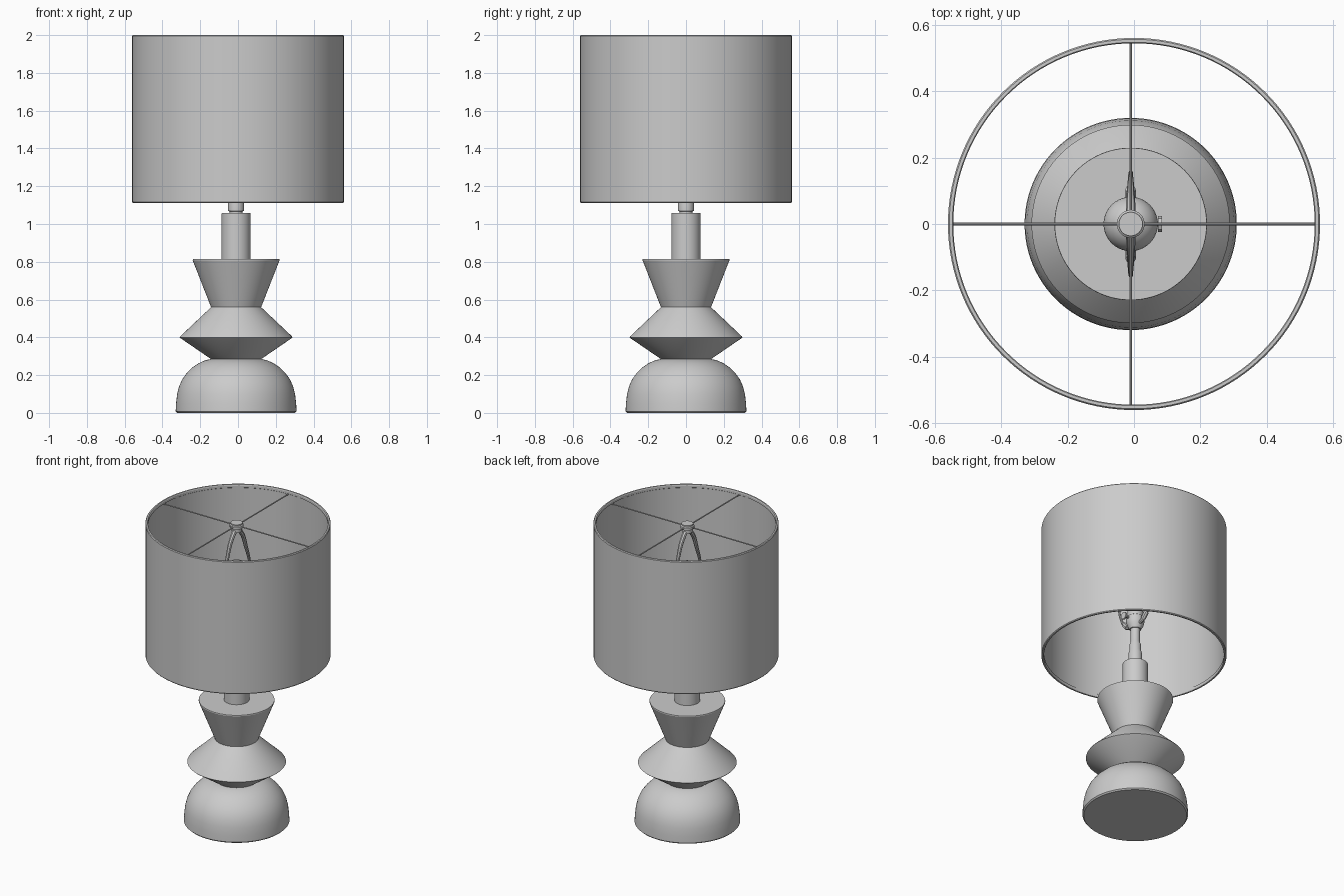
import bpy, bmesh, math

if "Cube" in bpy.data.objects:
    bpy.data.objects.remove(bpy.data.objects["Cube"])

grey = bpy.data.materials.new("neutral_grey")
grey.diffuse_color = (0.6, 0.6, 0.6, 1)
grey.use_nodes = True
grey.node_tree.nodes["Principled BSDF"].inputs["Base Color"].default_value = grey.diffuse_color
CX = -0.01  # the stand sits slightly off the shade centre


def finish(ob):
    ob.data.materials.append(grey)
    bpy.ops.object.select_all(action='DESELECT')
    ob.select_set(True)
    bpy.context.view_layer.objects.active = ob
    bpy.ops.object.shade_smooth_by_angle(angle=math.radians(30))
    return ob


def lathe(name, profile, x=CX, n=96, closed=False):
    """Spin an (r, z) profile about the vertical axis."""
    bm = bmesh.new()
    vs = [bm.verts.new((r, 0, z)) for r, z in profile]
    pairs = list(zip(vs, vs[1:])) + ([(vs[-1], vs[0])] if closed else [])
    es = [bm.edges.new(p) for p in pairs]
    bmesh.ops.spin(bm, geom=vs + es, cent=(0, 0, 0), axis=(0, 0, 1),
                   angle=2 * math.pi, steps=n, use_duplicate=False)
    bmesh.ops.remove_doubles(bm, verts=bm.verts, dist=1e-5)
    bmesh.ops.recalc_face_normals(bm, faces=bm.faces)
    me = bpy.data.meshes.new(name)
    bm.to_mesh(me)
    bm.free()
    ob = bpy.data.objects.new(name, me)
    bpy.context.collection.objects.link(ob)
    ob.location.x = x
    return finish(ob)


def wire(name, pts, radius, smooth=True):
    """Tube through (x, y, z, thickness factor) points."""
    cu = bpy.data.curves.new(name, 'CURVE')
    cu.dimensions = '3D'
    cu.bevel_depth = radius
    cu.bevel_resolution = 2
    cu.use_fill_caps = True
    cu.resolution_u = 8
    sp = cu.splines.new('BEZIER' if smooth else 'POLY')
    col = sp.bezier_points if smooth else sp.points
    col.add(len(pts) - 1)
    for p, (x, y, z, f) in zip(col, pts):
        p.co = (x, y, z) if smooth else (x, y, z, 1)
        p.radius = f
        if smooth:
            p.handle_left_type = p.handle_right_type = 'AUTO'
    ob = bpy.data.objects.new(name, cu)
    bpy.context.collection.objects.link(ob)
    bpy.ops.object.select_all(action='DESELECT')
    ob.select_set(True)
    bpy.context.view_layer.objects.active = ob
    bpy.ops.object.convert(target='MESH')
    return finish(bpy.context.view_layer.objects.active)


# Domed foot
lathe("domed_foot", [(0, 0), (0.312, 0), (0.32, 0.008), (0.318, 0.05), (0.312, 0.1),
                     (0.302, 0.14), (0.285, 0.178), (0.262, 0.21), (0.232, 0.24),
                     (0.2, 0.262), (0.165, 0.278), (0.13, 0.286), (0, 0.286)])
# Double-cone body
lathe("double_cone", [(0, 0.28), (0.13, 0.283), (0.295, 0.396), (0.299, 0.4),
                      (0.295, 0.406), (0.132, 0.56), (0, 0.56)])
# Flared upper body
lathe("flared_cup", [(0, 0.555), (0.132, 0.558), (0.23, 0.808), (0.229, 0.814), (0, 0.814)])
# Neck cylinder
lathe("neck", [(0, 0.81), (0.077, 0.81), (0.077, 1.055), (0.075, 1.058), (0, 1.058)], n=48)
# Stem with collars
lathe("stem", [(0, 1.055), (0.034, 1.055), (0.034, 1.066), (0.042, 1.07), (0.042, 1.13),
               (0.036, 1.15), (0.036, 1.19), (0.028, 1.21), (0.028, 1.31), (0, 1.31)], n=32)
# Bulb socket
lathe("socket", [(0, 1.3), (0.035, 1.3), (0.05, 1.33), (0.055, 1.35), (0.055, 1.38),
                 (0.048, 1.385), (0.048, 1.5), (0, 1.5)], n=32)
# Bulb: narrow neck into a round globe
bulb = [(0, 1.49), (0.036, 1.49), (0.038, 1.53)]
bulb += [(0.082 * math.cos(a), 1.66 + 0.082 * math.sin(a))
         for a in [math.radians(-45 + 135 * i / 14) for i in range(14)]]
lathe("bulb", bulb + [(0, 1.742)], n=40)
# Socket switch key
wire("switch_stem", [(CX + 0.04, 0, 1.365, 1), (CX + 0.085, 0, 1.365, 1)], 0.008, False)
wire("switch_key", [(CX + 0.083, 0, 1.365, 1), (CX + 0.094, 0, 1.365, 1)], 0.024, False)

# Harp: one half per side, thicker at the top
half = [(0.155, 1.55, .5), (0.14, 1.67, .6), (0.098, 1.8, .9), (0.05, 1.91, 1.1), (0, 1.95, 1.2)]
low = [(0.035, 1.33, .9), (0.075, 1.345, .9), (0.13, 1.42, .6)]
side = low + half
path = [(CX, -y, z, f) for y, z, f in side] + [(CX, y, z, f) for y, z, f in side[-2::-1]]
wire("harp", path, 0.013)
# Harp sleeves
for s in (-1, 1):
    wire("harp_sleeve", [(CX, s * 0.075, 1.345, 1), (CX, s * 0.105, 1.38, 1)], 0.016, False)

# Finial and hub
lathe("finial", [(0, 1.94), (0.03, 1.94), (0.03, 1.965), (0.042, 1.968), (0.042, 1.985),
                 (0.036, 1.99), (0.036, 1.998), (0, 1.998)], n=32)
# Spider wires
wire("spider_x", [(-0.55, 0, 1.978, 1), (0.55, 0, 1.978, 1)], 0.004, False)
wire("spider_y", [(CX, -0.55, 1.978, 1), (CX, 0.55, 1.978, 1)], 0.004, False)

# Drum shade with rolled rims
R, T = 0.561, 0.545
lathe("drum_shade", [(R - .004, 1.112), (R, 1.117), (R, 1.995), (R - .004, 2.0), (T + .003, 2.0),
                     (T, 1.995), (T, 1.98), (T + .006, 1.976), (T + .006, 1.136),
                     (T, 1.132), (T, 1.117), (T + .003, 1.112)], x=0, n=128, closed=True)
